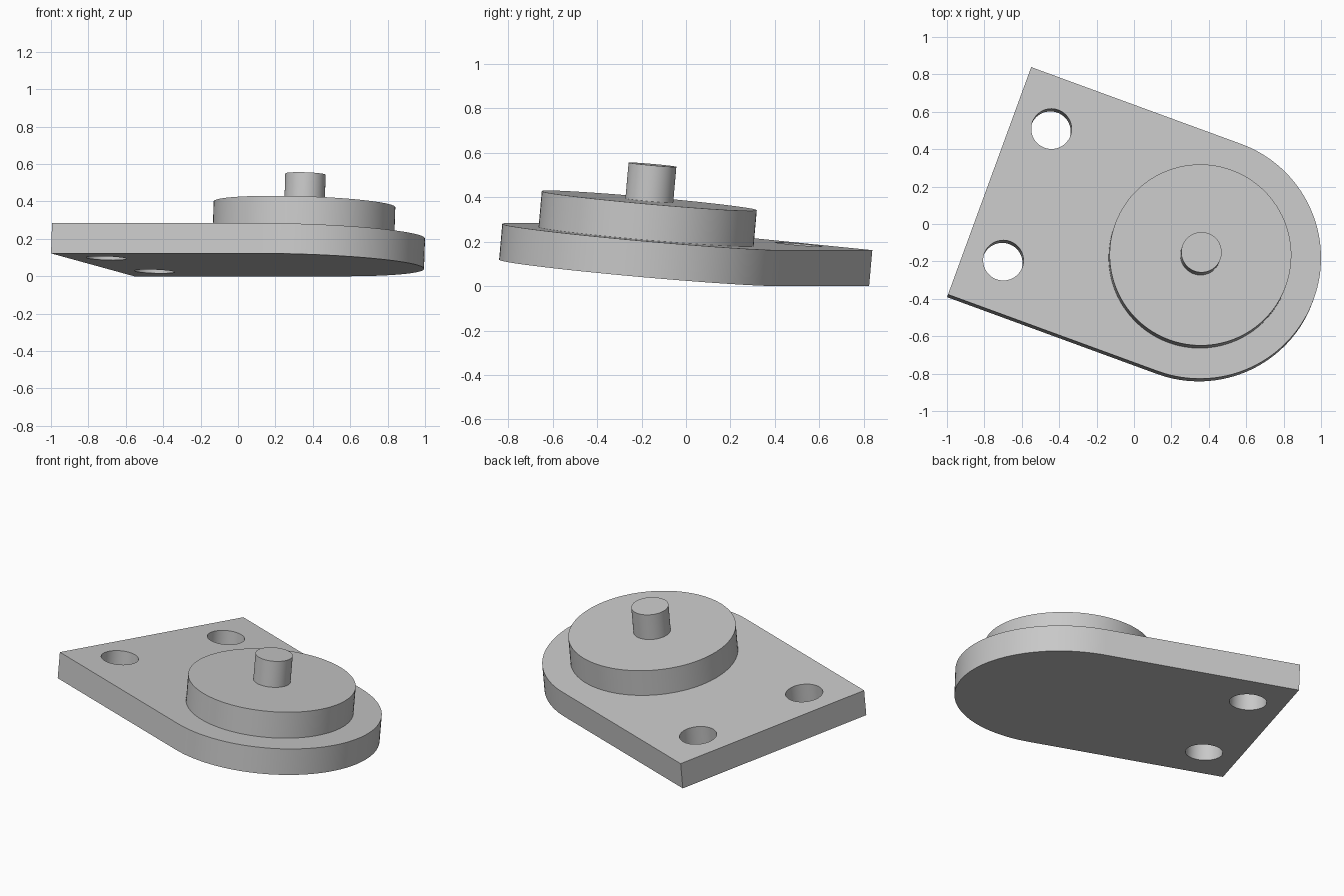
import bpy
import bmesh
from math import radians, sin, cos, pi
from mathutils import Matrix

cube = bpy.data.objects.get("Cube")
if cube:
    bpy.data.objects.remove(cube, do_unlink=True)

R = 0.65        # radius of the rounded end
T = 0.1625      # thickness shared by every layer
LENGTH = 1.195  # round centre to straight end
HOLE_R = 0.108

# The whole bracket is turned and slightly tilted, resting on one long edge
TILT = radians(5.4)
PLACE = (Matrix.Translation((0.345, -0.194, R * sin(TILT)))
         @ Matrix.Rotation(radians(-20.1), 4, 'Z')
         @ Matrix.Rotation(-TILT, 4, 'X'))

grey = bpy.data.materials.new("plain grey")
grey.use_nodes = True
colour = (0.58, 0.58, 0.58, 1)
grey.diffuse_color = colour
grey.node_tree.nodes["Principled BSDF"].inputs["Base Color"].default_value = colour


def arc(radius, start, end, steps, cx=0, cy=0):
    angles = [start + (end - start) * i / steps for i in range(steps + 1)]
    return [(cx + radius * cos(a), cy + radius * sin(a)) for a in angles]


def circle(radius, cx=0, cy=0):
    return arc(radius, 0, 2 * pi, 96, cx, cy)[:-1]


def extrude(name, outline, bottom, top):
    """Solid prism over a flat outline."""
    bm = bmesh.new()
    face = bm.faces.new([bm.verts.new((x, y, bottom)) for x, y in outline])
    result = bmesh.ops.extrude_face_region(bm, geom=[face])
    verts = [g for g in result["geom"] if isinstance(g, bmesh.types.BMVert)]
    bmesh.ops.translate(bm, verts=verts, vec=(0, 0, top - bottom))
    bmesh.ops.recalc_face_normals(bm, faces=bm.faces)
    mesh = bpy.data.meshes.new(name)
    bm.to_mesh(mesh)
    bm.free()
    mesh.materials.append(grey)
    obj = bpy.data.objects.new(name, mesh)
    bpy.context.collection.objects.link(obj)
    return obj


def select_only(obj):
    bpy.ops.object.select_all(action='DESELECT')
    obj.select_set(True)
    bpy.context.view_layer.objects.active = obj


# Base plate: half-round end with a straight tail
outline = arc(R, -pi / 2, pi / 2, 64) + [(-LENGTH, R), (-LENGTH, -R)]
plate = extrude("base_plate", outline, 0, T)

# Two mounting holes through the tail
for side in (-1, 1):
    cutter = extrude("hole_cutter", circle(HOLE_R, -0.98, side * 0.376), -T, 2 * T)
    cutter.hide_render = True
    cut = plate.modifiers.new("hole", 'BOOLEAN')
    cut.operation = 'DIFFERENCE'
    cut.solver = 'EXACT'
    cut.object = cutter
    select_only(plate)
    bpy.ops.object.modifier_apply(modifier=cut.name)
    bpy.data.objects.remove(cutter, do_unlink=True)

# Raised disc and centre pin
disc = extrude("raised_disc", circle(0.486), T, 2 * T)
pin = extrude("centre_pin", circle(HOLE_R), 2 * T, 3 * T)

for part in (plate, disc, pin):
    part.matrix_world = PLACE
    select_only(part)
    bpy.ops.object.shade_smooth_by_angle(angle=radians(30))
